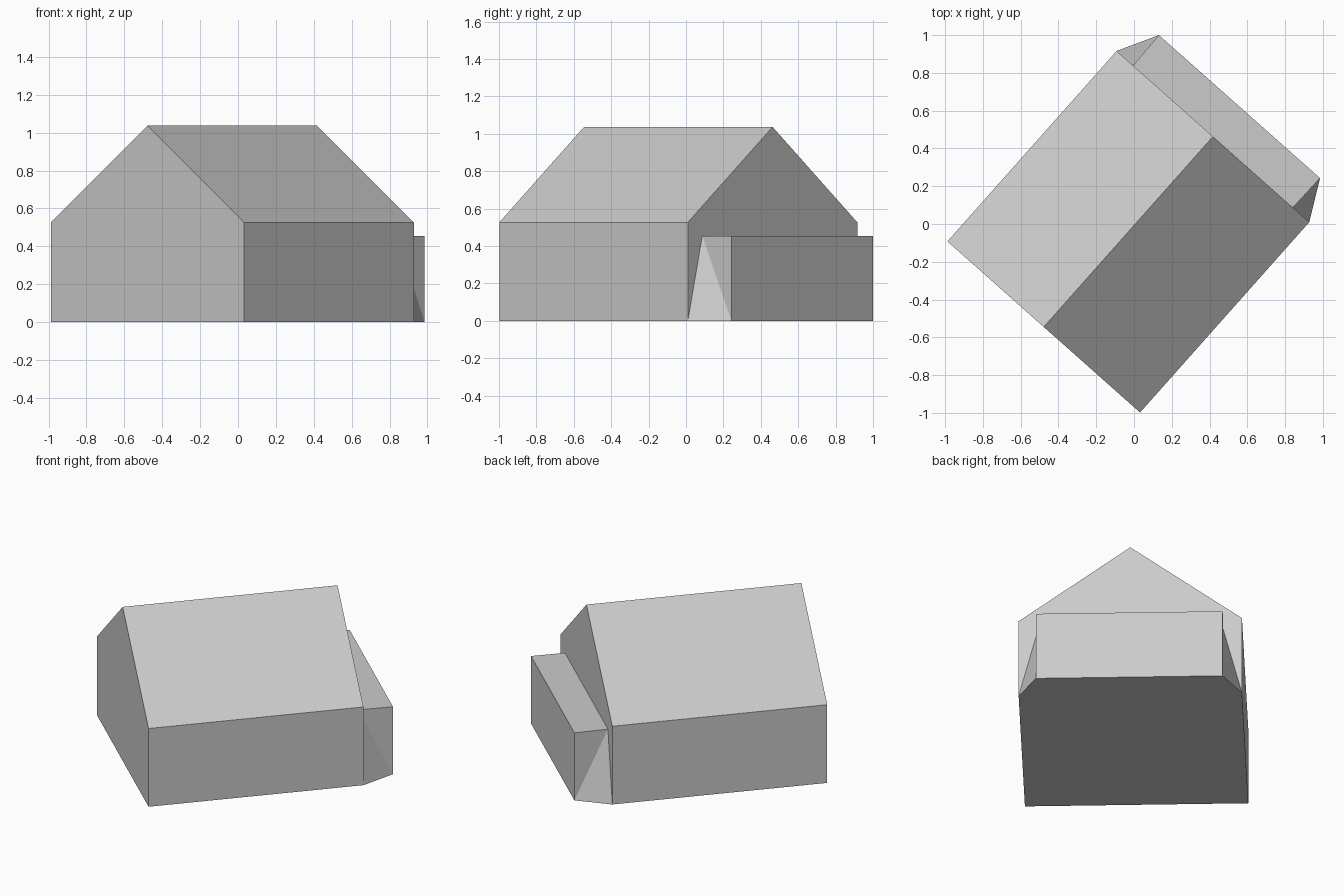
import bpy
import bmesh
from mathutils import Vector

default = bpy.data.objects.get("Cube")
if default:
    bpy.data.objects.remove(default, do_unlink=True)

grey = bpy.data.materials.new("light_grey")
grey.use_nodes = True
colour = (0.6, 0.6, 0.6, 1)
grey.diffuse_color = colour
grey.node_tree.nodes["Principled BSDF"].inputs["Base Color"].default_value = colour


def loft(name, start, end):
    """Flat-faced solid between two matching outlines."""
    bm = bmesh.new()
    a = [bm.verts.new(p) for p in start]
    b = [bm.verts.new(p) for p in end]
    bm.faces.new(a)
    bm.faces.new(b[::-1])
    n = len(a)
    for i in range(n):
        bm.faces.new((a[i], b[i], b[(i + 1) % n], a[(i + 1) % n]))
    bmesh.ops.recalc_face_normals(bm, faces=bm.faces)
    mesh = bpy.data.meshes.new(name)
    bm.to_mesh(mesh)
    bm.free()
    mesh.materials.append(grey)
    obj = bpy.data.objects.new(name, mesh)
    bpy.context.collection.objects.link(obj)
    return obj


# Ground corners of the house
left_front = Vector((-0.988, -0.092, 0))
right_front = Vector((0.032, -0.998, 0))
right_back = Vector((0.928, 0.01, 0))
left_back = left_front + right_back - right_front


def up(p, z):
    return Vector((p.x, p.y, z))


# House body: gabled outline swept along the ridge
def gable(p, q):
    return [p, q, up(q, 0.527), up((p + q) / 2, 1.037), up(p, 0.527)]


loft("gabled_house", gable(left_front, right_front), gable(left_back, right_back))

# Lean-to: flat top, its ends tapering inwards above the house corners
outer_right = Vector((0.985, 0.243, 0))
outer_left = Vector((0.132, 1.0, 0))
top = 0.455
inner_right = right_back.lerp(left_back, 0.085)
inner_left = left_back.lerp(right_back, 0.085)


def end(corner, outer, inner):
    return [corner, outer, up(outer, top), up(inner, top)]


annex = loft("rear_annex", end(right_back, outer_right, inner_right),
             end(left_back, outer_left, inner_left))

# Crease the twisted end walls from the outer foot to the inner top
bm = bmesh.new()
bm.from_mesh(annex.data)
bm.verts.ensure_lookup_table()
for k in (0, 4):
    bmesh.ops.connect_verts(bm, verts=[bm.verts[k + 1], bm.verts[k + 3]])
bm.to_mesh(annex.data)
bm.free()
